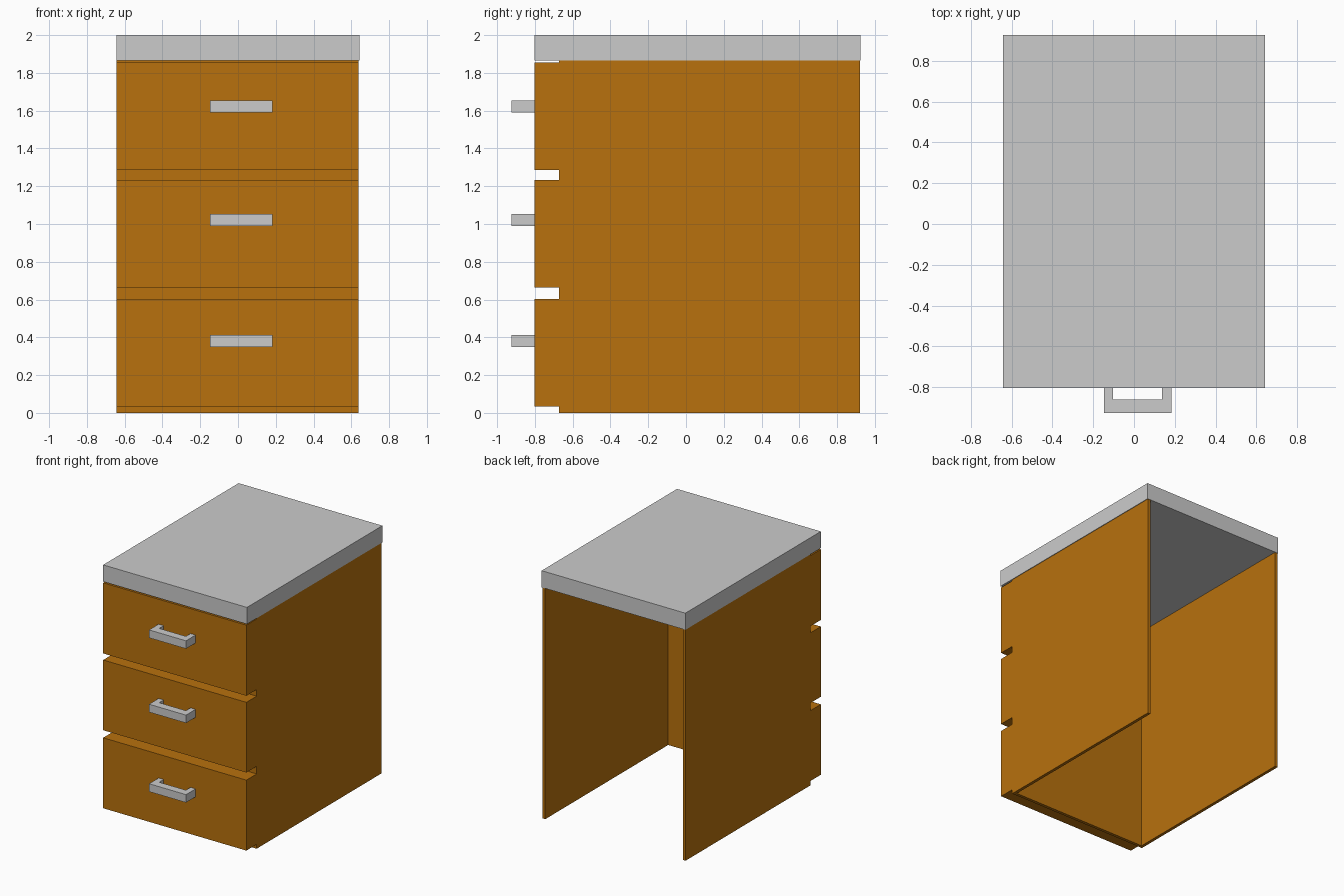
import bpy, bmesh

if "Cube" in bpy.data.objects:
    bpy.data.objects.remove(bpy.data.objects["Cube"])


def material(name, color):
    m = bpy.data.materials.new(name)
    m.diffuse_color = color
    m.use_nodes = True
    m.node_tree.nodes["Principled BSDF"].inputs["Base Color"].default_value = m.diffuse_color
    return m


def prism(name, outline, z0, z1, mat=None):
    """Extrude a flat xy outline (counter-clockwise) from z0 to z1."""
    bm = bmesh.new()
    face = bm.faces.new([bm.verts.new((x, y, z0)) for x, y in outline])
    ext = bmesh.ops.extrude_face_region(bm, geom=[face])
    moved = [g for g in ext["geom"] if isinstance(g, bmesh.types.BMVert)]
    bmesh.ops.translate(bm, verts=moved, vec=(0, 0, z1 - z0))
    bmesh.ops.recalc_face_normals(bm, faces=bm.faces)
    mesh = bpy.data.meshes.new(name)
    bm.to_mesh(mesh)
    bm.free()
    obj = bpy.data.objects.new(name, mesh)
    bpy.context.collection.objects.link(obj)
    if mat:
        mesh.materials.append(mat)
    return obj


def rect(x0, x1, y0, y1):
    return [(x0, y0), (x1, y0), (x1, y1), (x0, y1)]


def u_shape(x0, x1, y0, y1, side, front):
    """U outline, closed at the front and open towards +y."""
    return [(x0, y0), (x1, y0), (x1, y1), (x1 - side, y1),
            (x1 - side, y0 + front), (x0 + side, y0 + front),
            (x0 + side, y1), (x0, y1)]


wood = material("orange_wood", (0.48, 0.165, 0.004, 1))
LEFT, RIGHT = -0.642, 0.637
FRONT, BACK = -0.803, 0.922

# Carcass: two sides and a front panel, open at the back and bottom
prism("cabinet_body", u_shape(LEFT, RIGHT, -0.672, BACK, 0.025, 0.025), 0, 1.865, wood)

# Worktop slab
prism("worktop", rect(-0.642, 0.642, FRONT, 0.925), 1.865, 2.0)

# Drawer fronts with their bracket handles
drawers = [("bottom", 0.035, 0.604, 0.348), ("middle", 0.665, 1.232, 0.99),
           ("top", 1.285, 1.855, 1.59)]
for name, z0, z1, handle_z in drawers:
    prism(f"{name}_drawer_front", rect(LEFT, RIGHT, FRONT, -0.672), z0, z1, wood)
    prism(f"{name}_drawer_handle",
          u_shape(-0.147, 0.183, -0.925, FRONT, 0.045, 0.064), handle_z, handle_z + 0.064)
